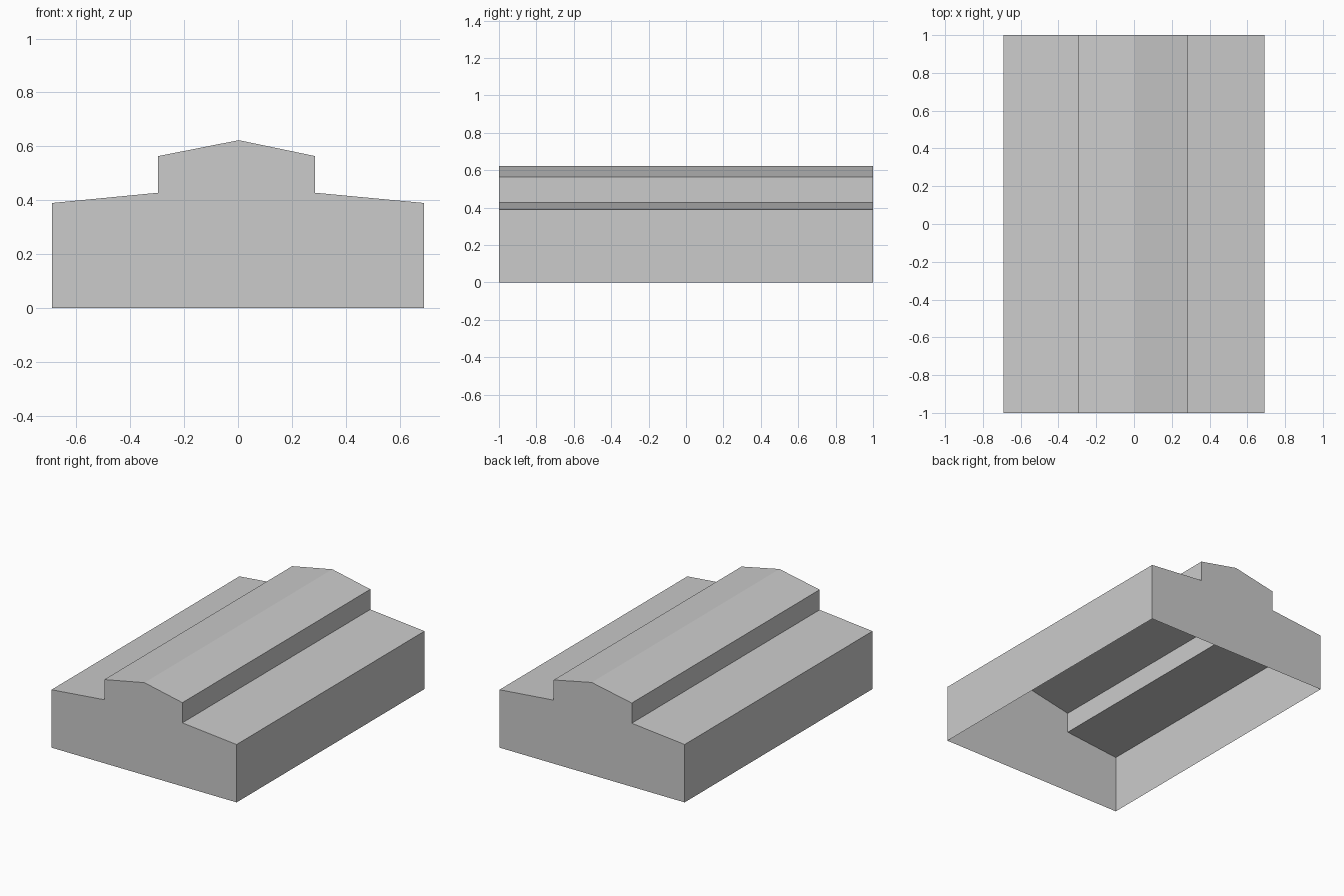
import bpy
import bmesh

cube = bpy.data.objects.get("Cube")
if cube:
    bpy.data.objects.remove(cube, do_unlink=True)

grey = bpy.data.materials.new("plain grey")
grey.use_nodes = True
grey.diffuse_color = (0.6, 0.6, 0.6, 1)
grey.node_tree.nodes["Principled BSDF"].inputs["Base Color"].default_value = (0.6, 0.6, 0.6, 1)

HALF_LENGTH = 1.0
# Gable outline from the left foot over the raised ridge to the right foot
OUTLINE = [(0.69, 0), (0.69, 0.39), (0.286, 0.428), (0.286, 0.564), (0.003, 0.623),
           (-0.296, 0.564), (-0.296, 0.428), (-0.69, 0.39), (-0.69, 0)]

bm = bmesh.new()
front = [bm.verts.new((x, -HALF_LENGTH, z)) for x, z in OUTLINE]
back = [bm.verts.new((x, HALF_LENGTH, z)) for x, z in OUTLINE]

# Gable ends
bm.faces.new(front)
bm.faces.new(back[::-1])

# Side walls and roof slopes, with the floor left open
for i in range(len(OUTLINE) - 1):
    bm.faces.new((front[i], back[i], back[i + 1], front[i + 1]))
bmesh.ops.recalc_face_normals(bm, faces=bm.faces)
if next(f for f in bm.faces if abs(f.normal.x) > 0.99 and f.calc_center_median().x > 0.6).normal.x < 0:
    bmesh.ops.reverse_faces(bm, faces=bm.faces)

mesh = bpy.data.meshes.new("hall_shell")
bm.to_mesh(mesh)
bm.free()
mesh.materials.append(grey)
hall = bpy.data.objects.new("hall_shell", mesh)
bpy.context.collection.objects.link(hall)
